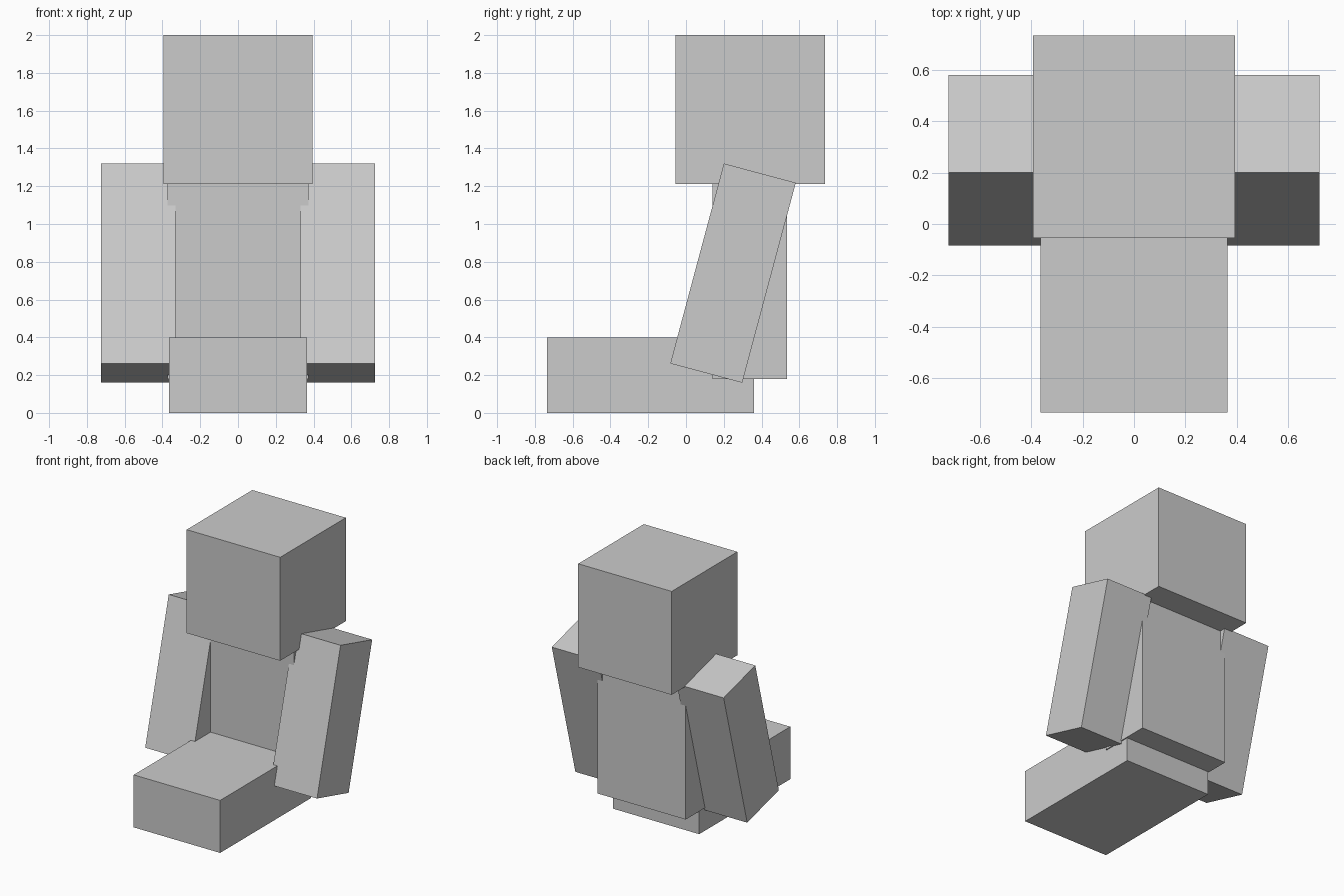
import bpy
from math import radians

if "Cube" in bpy.data.objects:
    bpy.data.objects.remove(bpy.data.objects["Cube"])


def box(name, center, size, tilt=0.0):
    """Add a flat-faced box, optionally tilted about the x axis."""
    bpy.ops.mesh.primitive_cube_add(size=1, location=center)
    ob = bpy.context.object
    ob.name = name
    ob.scale = size
    ob.rotation_euler = (radians(tilt), 0, 0)
    return ob


# Head, torso and the outstretched block of joined legs
box("head", (0, 0.34, 1.606), (0.788, 0.79, 0.788))
box("torso", (0, 0.338, 0.696), (0.744, 0.394, 1.032))
box("legs", (0, -0.187, 0.2), (0.728, 1.096, 0.4))

# Arms lean forward, overlapping the torso sides a little
for side, label in ((-1, "left"), (1, "right")):
    box(f"{label}_arm", (side * 0.527, 0.249, 0.74), (0.394, 0.394, 1.096), tilt=-15)
